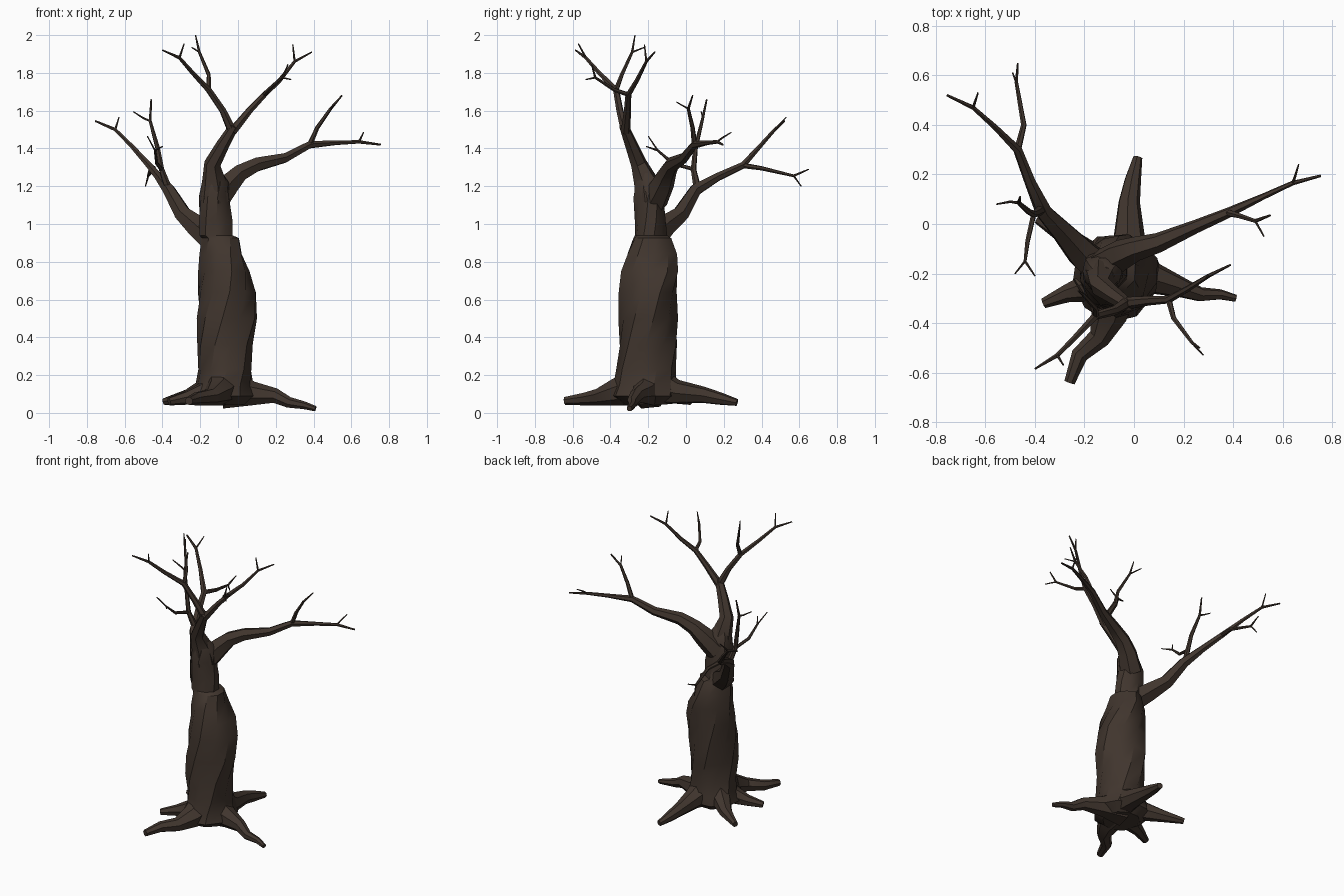
import bpy, bmesh, math, random
from mathutils import Vector

random.seed(4)
bark = bpy.data.materials.new("dark brown bark")
bark.diffuse_color = (0.052, 0.036, 0.027, 1)


def finish(bm, name):
    bmesh.ops.recalc_face_normals(bm, faces=bm.faces)
    me = bpy.data.meshes.new(name)
    bm.to_mesh(me)
    bm.free()
    me.materials.append(bark)
    ob = bpy.data.objects.new(name, me)
    bpy.context.collection.objects.link(ob)
    bpy.ops.object.select_all(action='DESELECT')
    ob.select_set(True)
    bpy.context.view_layer.objects.active = ob
    bpy.ops.object.shade_smooth_by_angle(angle=math.radians(35))
    return ob


def skin(bm, rings):
    n = len(rings[0])
    for a, b in zip(rings, rings[1:]):
        for i in range(n):
            j = (i + 1) % n
            bm.faces.new((a[i], a[j], b[j], b[i]))
    bm.faces.new(rings[0])
    bm.faces.new(rings[-1])


def limb(name, paths, sides=6):
    """Each path is a list of (x, y, z, radius), swept as a tapered tube."""
    bm = bmesh.new()
    for path in paths:
        pts = [Vector(p[:3]) for p in path]
        rings = []
        side = None
        for k, p in enumerate(pts):
            t = (pts[min(k + 1, len(pts) - 1)] - pts[max(k - 1, 0)]).normalized()
            if side is None:
                side = t.orthogonal()
            side = (side - t * side.dot(t)).normalized()
            up = t.cross(side)
            r = path[k][3] * 1.06
            rings.append([bm.verts.new(p + (side * math.cos(a) + up * math.sin(a)) * r)
                          for a in (math.tau * i / sides for i in range(sides))])
        skin(bm, rings)
    return finish(bm, name)


# trunk: lumpy, slowly twisting column (x, y, z, rx, ry)
profile = [(-.07, -.21, .045, .12, .12), (-.07, -.21, .09, .18, .18), (-.07, -.21, .15, .155, .165),
           (-.065, -.21, .23, .143, .155), (-.07, -.205, .36, .148, .158), (-.06, -.2, .50, .16, .16),
           (-.057, -.2, .64, .155, .155), (-.07, -.185, .75, .135, .152), (-.085, -.18, .84, .112, .135),
           (-.09, -.185, .925, .098, .103), (-.115, -.19, .94, .09, .088), (-.12, -.19, 1.02, .09, .083),
           (-.13, -.195, 1.14, .082, .082), (-.12, -.2, 1.22, .072, .068), (-.12, -.215, 1.27, .04, .04)]
bm = bmesh.new()
rings = []
for x, y, z, rx, ry in profile:
    ring = []
    for i in range(10):
        a = math.tau * i / 10 + z * 1.6
        k = 1 + .05 * math.cos(3 * (a - z * 4)) + random.uniform(-.04, .04)
        ring.append(bm.verts.new((x + rx * k * math.cos(a), y + ry * k * math.sin(a), z)))
    rings.append(ring)
skin(bm, rings)
finish(bm, "trunk")

# roots
roots = {
    "front_root": [(-.08, -.22, .15, .11), (-.10, -.37, .11, .07), (-.14, -.46, .085, .043),
                   (-.22, -.53, .075, .033), (-.26, -.64, .063, .021)],
    "back_root": [(-.05, -.18, .15, .11), (-.02, -.05, .11, .062), (-.02, .09, .095, .042),
                  (-.005, .18, .075, .032), (.015, .27, .055, .018)],
    "right_root": [(-.05, -.2, .13, .11), (.08, -.22, .10, .062), (.20, -.26, .09, .038),
                   (.27, -.285, .055, .028), (.35, -.285, .04, .02), (.41, -.30, .022, .014)],
    "left_root": [(-.08, -.22, .15, .10), (-.19, -.26, .10, .055), (-.27, -.28, .08, .035),
                  (-.365, -.32, .06, .02)],
    "back_left_root": [(-.08, -.2, .2, .10), (-.18, -.13, .12, .06), (-.27, -.05, .085, .038),
                       (-.39, .02, .06, .018)]}
for name, path in roots.items():
    limb(name, [path], 7)

# right branch, its fork and twigs
limb("right_branch", [
    [(-.12, -.17, 1.12, .07), (-.05, -.125, 1.21, .06), (.01, -.10, 1.27, .047), (.10, -.075, 1.315, .038),
     (.25, -.01, 1.35, .026), (.38, .045, 1.42, .02), (.52, .11, 1.43, .012), (.64, .165, 1.435, .009),
     (.755, .195, 1.42, .005)],
    [(.38, .045, 1.42, .014), (.42, .035, 1.51, .011), (.49, .012, 1.61, .008), (.55, .035, 1.68, .004)],
    [(.49, .012, 1.61, .005), (.525, -.05, 1.645, .003)],
    [(.64, .165, 1.435, .006), (.65, .19, 1.455, .005), (.665, .24, 1.485, .003)]])

# left branch, its forks and twigs
limb("left_branch", [
    [(-.12, -.19, .90, .07), (-.21, -.12, .98, .062), (-.29, -.03, 1.05, .045), (-.365, .05, 1.18, .033),
     (-.42, .17, 1.25, .022), (-.47, .30, 1.31, .018), (-.56, .39, 1.41, .012), (-.65, .47, 1.50, .009),
     (-.755, .52, 1.545, .005)],
    [(-.65, .47, 1.50, .006), (-.63, .53, 1.565, .003)],
    [(-.47, .30, 1.31, .014), (-.445, .40, 1.295, .011), (-.475, .57, 1.255, .007), (-.47, .65, 1.29, .003)],
    [(-.475, .57, 1.255, .005), (-.49, .61, 1.20, .003)],
    [(-.37, .06, 1.19, .02), (-.405, .04, 1.29, .014), (-.425, .05, 1.40, .012), (-.465, .085, 1.545, .008),
     (-.46, .11, 1.66, .004)],
    [(-.465, .085, 1.545, .006), (-.50, .09, 1.56, .005), (-.555, .08, 1.595, .003)],
    [(-.405, .04, 1.29, .01), (-.43, -.07, 1.32, .009), (-.44, -.15, 1.39, .006), (-.40, -.21, 1.41, .003)],
    [(-.44, -.15, 1.39, .005), (-.48, -.20, 1.465, .003)]])

# top branch: stem, two leaders and their twigs
limb("top_branch", [
    [(-.125, -.195, 1.12, .078), (-.125, -.21, 1.22, .064), (-.135, -.25, 1.32, .042),
     (-.08, -.29, 1.42, .033), (-.02, -.33, 1.52, .024)],
    [(-.03, -.32, 1.49, .024), (-.08, -.35, 1.60, .018), (-.155, -.37, 1.71, .016), (-.24, -.46, 1.80, .012),
     (-.31, -.53, 1.88, .009), (-.40, -.585, 1.92, .004)],
    [(-.31, -.53, 1.88, .006), (-.285, -.57, 1.955, .003)],
    [(-.155, -.37, 1.71, .013), (-.155, -.34, 1.79, .010), (-.205, -.285, 1.91, .007), (-.225, -.27, 2.0, .003)],
    [(-.205, -.285, 1.91, .005), (-.245, -.22, 1.935, .003)],
    [(-.03, -.32, 1.49, .024), (.06, -.31, 1.60, .018), (.14, -.305, 1.685, .015), (.22, -.26, 1.76, .012),
     (.30, -.21, 1.86, .008), (.39, -.165, 1.91, .004)],
    [(.30, -.21, 1.86, .006), (.29, -.22, 1.95, .003)],
    [(.14, -.305, 1.685, .012), (.16, -.38, 1.71, .010), (.235, -.48, 1.775, .007), (.265, -.50, 1.845, .003)],
    [(.235, -.48, 1.775, .005), (.28, -.53, 1.765, .003)]])
